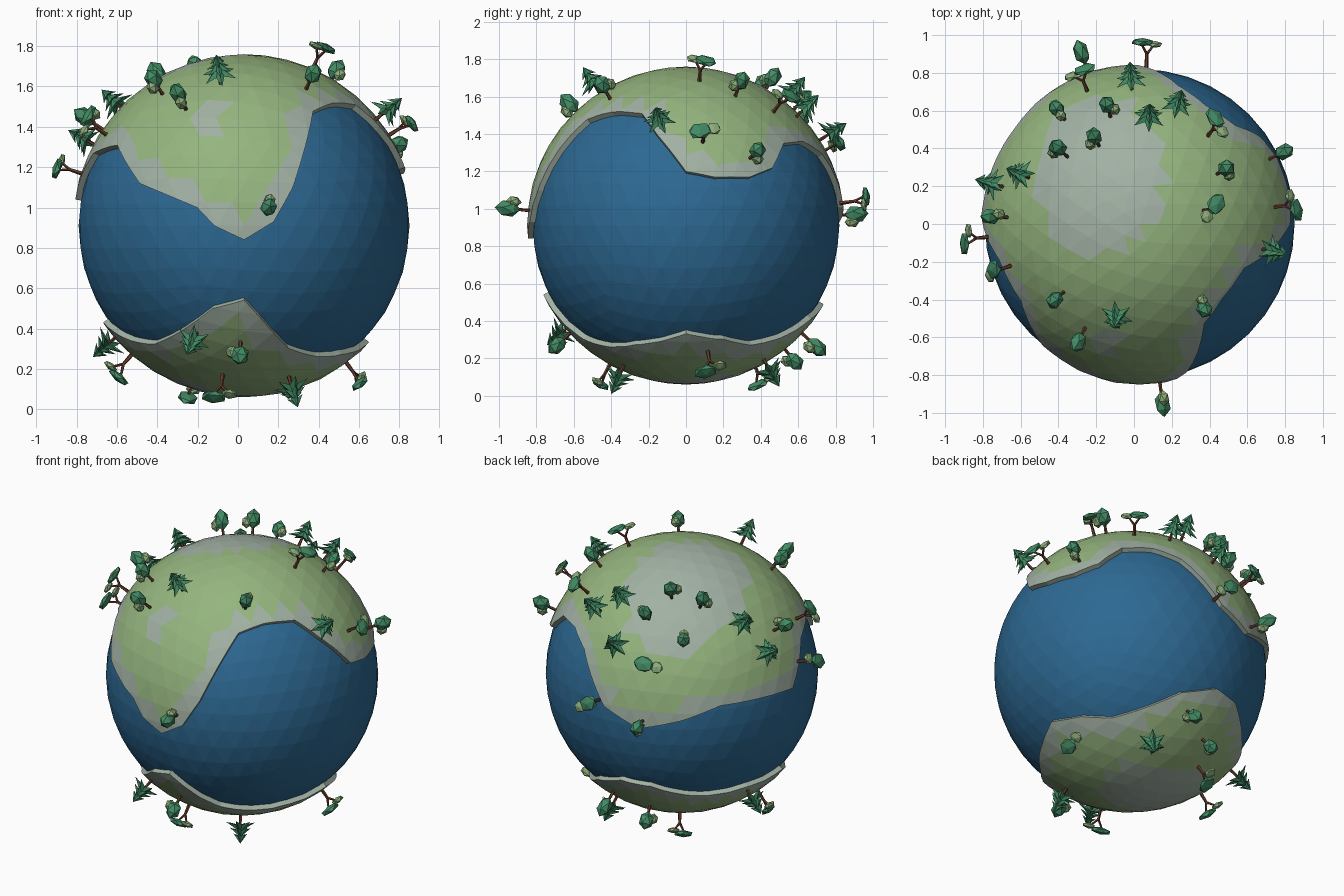
import bpy, bmesh, math, random
from mathutils import Vector, Matrix

random.seed(4)
cube = bpy.data.objects.get("Cube")
if cube:
    bpy.data.objects.remove(cube)

CENTRE = Vector((0.03, 0, 0.91))
SEA_R, LAND_R = 0.82, 0.85


def material(name, rgb):
    m = bpy.data.materials.new(name)
    m.use_nodes = True
    m.diffuse_color = (*rgb, 1)
    m.node_tree.nodes["Principled BSDF"].inputs["Base Color"].default_value = (*rgb, 1)
    return m


SEA = material("sea_blue", (0.026, 0.14, 0.29))
STONE = material("pale_stone", (0.36, 0.44, 0.37))
GRASS = material("grass_green", (0.30, 0.46, 0.21))
BARK = material("bark_brown", (0.13, 0.045, 0.025))
LEAF = material("leaf_green", (0.055, 0.26, 0.13))
LIGHT_LEAF = material("light_leaf", (0.27, 0.43, 0.20))


def add_object(name, mesh, mats=()):
    for m in mats:
        mesh.materials.append(m)
    ob = bpy.data.objects.new(name, mesh)
    bpy.context.collection.objects.link(ob)
    return ob


def mesh_from(bm, name):
    me = bpy.data.meshes.new(name)
    bm.to_mesh(me)
    bm.free()
    return me


def ball(radius):
    bm = bmesh.new()
    bmesh.ops.create_icosphere(bm, subdivisions=4, radius=radius)
    return bm


# Sea
add_object("sea", mesh_from(ball(SEA_R), "sea"), [SEA]).location = CENTRE

# Coastlines: (azimuth in degrees, height above the globe centre)
NORTH = [(0, .29), (11, .26), (25, .26), (36, .31), (46, .44), (61, .45), (74, .38), (91, .1),
         (107, 0), (125, .07), (141, .15), (178, .13), (194, .36), (213, .4), (231, .21),
         (254, .09), (260, 0), (270, -.07), (280, .02), (287, .19), (303, .57), (318, .61),
         (337, .6), (347, .49)]
SOUTH = [(0, -.58), (20, -.61), (39, -.64), (58, -.6), (77, -.5), (95, -.42), (110, -.43),
         (133, -.51), (160, -.5), (185, -.48), (206, -.57), (223, -.59), (241, -.53),
         (258, -.41), (270, -.37), (276, -.45), (292, -.61), (311, -.65), (330, -.64)]


def coast_points(coast):
    pts = []
    for az, h in coast:
        a, s = math.radians(az), h / LAND_R
        c = math.sqrt(1 - s * s)
        pts.append(Vector((c * math.cos(a), c * math.sin(a), s)))
    return pts


def build_land(name, coast, pole, patches):
    pts = coast_points(coast)
    n = len(pts)
    # star-shaped cutter running from the globe centre out through the coastline
    bm = bmesh.new()
    ring = [bm.verts.new(p * 1.4) for p in pts]
    core, cap = bm.verts.new((0, 0, 0)), bm.verts.new((0, 0, 2.5 * pole))
    for i in range(n):
        a, b = ring[i], ring[(i + 1) % n]
        bm.faces.new((core, b, a))
        bm.faces.new((cap, a, b))
    bmesh.ops.recalc_face_normals(bm, faces=bm.faces)
    cutter = add_object(name + "_cutter", mesh_from(bm, name + "_cutter"), [STONE])
    cutter.hide_render = True
    # stone along the coast and in the patches, grass elsewhere
    line = [pts[i].lerp(pts[(i + 1) % n], k / 6).normalized() for i in range(n) for k in range(6)]
    bm = ball(LAND_R)
    for f in bm.faces:
        d = f.calc_center_median().normalized()
        coastal = min((d - p).length for p in line) < 0.11
        patch = any(((d.x - x) / rx) ** 2 + ((d.y - y) / ry) ** 2 < 1 and d.z * pole > 0
                    for x, y, rx, ry in patches)
        f.material_index = 0 if coastal or patch else 1
    land = add_object(name, mesh_from(bm, name), [STONE, GRASS])
    mod = land.modifiers.new("coast", 'BOOLEAN')
    mod.operation, mod.solver, mod.object = 'INTERSECT', 'EXACT', cutter
    dg = bpy.context.evaluated_depsgraph_get()
    baked = bpy.data.meshes.new_from_object(land.evaluated_get(dg))
    land.modifiers.clear()
    land.data = baked
    bpy.data.objects.remove(cutter)
    land.location = CENTRE


build_land("north_land", NORTH, 1, [(-.25, .3, .4, .5), (-.19, -.76, .08, .08)])
build_land("south_land", SOUTH, -1, [(-.14, .08, .42, .32)])


# Tree parts: each adds faces to a bmesh with one material index
def paint(bm, verts, index):
    for f in {f for v in verts for f in v.link_faces}:
        f.material_index = index


def stick(bm, a, b, r):
    a, b = Vector(a), Vector(b)
    rot = Vector((0, 0, 1)).rotation_difference(b - a).to_matrix().to_4x4()
    v = bmesh.ops.create_cone(bm, cap_ends=True, segments=5, radius1=r, radius2=r * 0.7,
                              depth=(b - a).length,
                              matrix=Matrix.Translation((a + b) / 2) @ rot)["verts"]
    paint(bm, v, 0)


def clump(bm, at, size, index):
    m = Matrix.Translation(at) @ Matrix.Diagonal((*size, 1))
    v = bmesh.ops.create_icosphere(bm, subdivisions=1, radius=1, matrix=m)["verts"]
    paint(bm, v, index)


def star_tier(bm, z, r, h):
    top, low = bm.verts.new((0, 0, z + h)), bm.verts.new((0, 0, z + h * 0.3))
    rim = []
    for i in range(12):
        rr, a = (r, i * math.pi / 6) if i % 2 == 0 else (r * 0.45, i * math.pi / 6)
        rim.append(bm.verts.new((rr * math.cos(a), rr * math.sin(a), z + (i % 2) * h * 0.3)))
    for i in range(12):
        a, b = rim[i], rim[(i + 1) % 12]
        bm.faces.new((a, b, top)).material_index = 1
        bm.faces.new((b, a, low)).material_index = 1


def round_tree():
    bm = bmesh.new()
    stick(bm, (0, 0, 0), (0, 0, 0.09), 0.012)
    clump(bm, (0, 0, 0.12), (0.052, 0.048, 0.062), 1)
    clump(bm, (0.045, 0, 0.095), (0.035, 0.035, 0.038), 2)
    return mesh_from(bm, "round_tree")


def umbrella_tree():
    bm = bmesh.new()
    stick(bm, (0, 0, 0), (0, 0, 0.09), 0.012)
    stick(bm, (0, 0, 0.08), (0.04, 0, 0.14), 0.008)
    stick(bm, (0, 0, 0.08), (-0.04, 0, 0.125), 0.008)
    clump(bm, (0.03, 0, 0.145), (0.068, 0.052, 0.022), 1)
    clump(bm, (-0.05, 0, 0.13), (0.042, 0.04, 0.018), 2)
    return mesh_from(bm, "umbrella_tree")


def spiky_tree():
    bm = bmesh.new()
    stick(bm, (0, 0, 0), (0, 0, 0.08), 0.011)
    for z, r, h in ((0.06, 0.09, 0.06), (0.095, 0.065, 0.055), (0.13, 0.042, 0.06)):
        star_tier(bm, z, r, h)
    return mesh_from(bm, "spiky_tree")


# Trees: where each crown sits, grouped by kind
GROVES = [
    (round_tree(), [(-.43, .64, 1.5), (-.15, .66, 1.62), (-.22, .48, 1.73), (-.41, .41, 1.68),
                    (.83, .4, 1.33), (.48, .29, 1.67), (.38, -.46, 1.68), (.15, -.94, 1),
                    (-.3, -.63, 1.57), (-.44, -.42, 1.67), (-.76, .04, 1.45), (-.27, .88, .97),
                    (-.12, .6, .16), (.11, .71, .25), (.01, -.7, .26)]),
    (umbrella_tree(), [(-.29, .81, 1.35), (.07, .96, 1.05), (.44, .53, 1.6), (.41, .08, 1.78),
                       (.83, .1, 1.41), (-.74, -.25, 1.42), (-.9, -.08, 1.21), (.59, .13, .16),
                       (-.24, .41, .07), (-.58, 0, .21), (-.09, -.46, .07)]),
    (spiky_tree(), [(-.02, .83, 1.44), (.08, .6, 1.66), (.24, .67, 1.57), (.76, -.15, 1.5),
                    (-.1, -.52, 1.71), (-.64, .28, 1.55), (-.78, .22, 1.35), (-.24, -.71, .3),
                    (.27, -.36, .1), (.24, .47, .1), (-.66, .22, .31)]),
]
for mesh, spots in GROVES:
    for m in (BARK, LEAF, LIGHT_LEAF):
        mesh.materials.append(m)
    for i, spot in enumerate(spots):
        d = (Vector(spot) - CENTRE).normalized()
        tree = add_object(f"{mesh.name}_{i + 1}", mesh)
        tree.rotation_mode = 'QUATERNION'
        tree.rotation_quaternion = (d.to_track_quat('Z', 'Y')
                                    @ Matrix.Rotation(random.uniform(0, 6.28), 3, 'Z').to_quaternion())
        tree.location = CENTRE + d * (LAND_R - 0.02)
        tree.scale = (1, 1, 1) if mesh.name != "round_tree" else (0.9, 0.9, random.uniform(0.9, 1.15))
